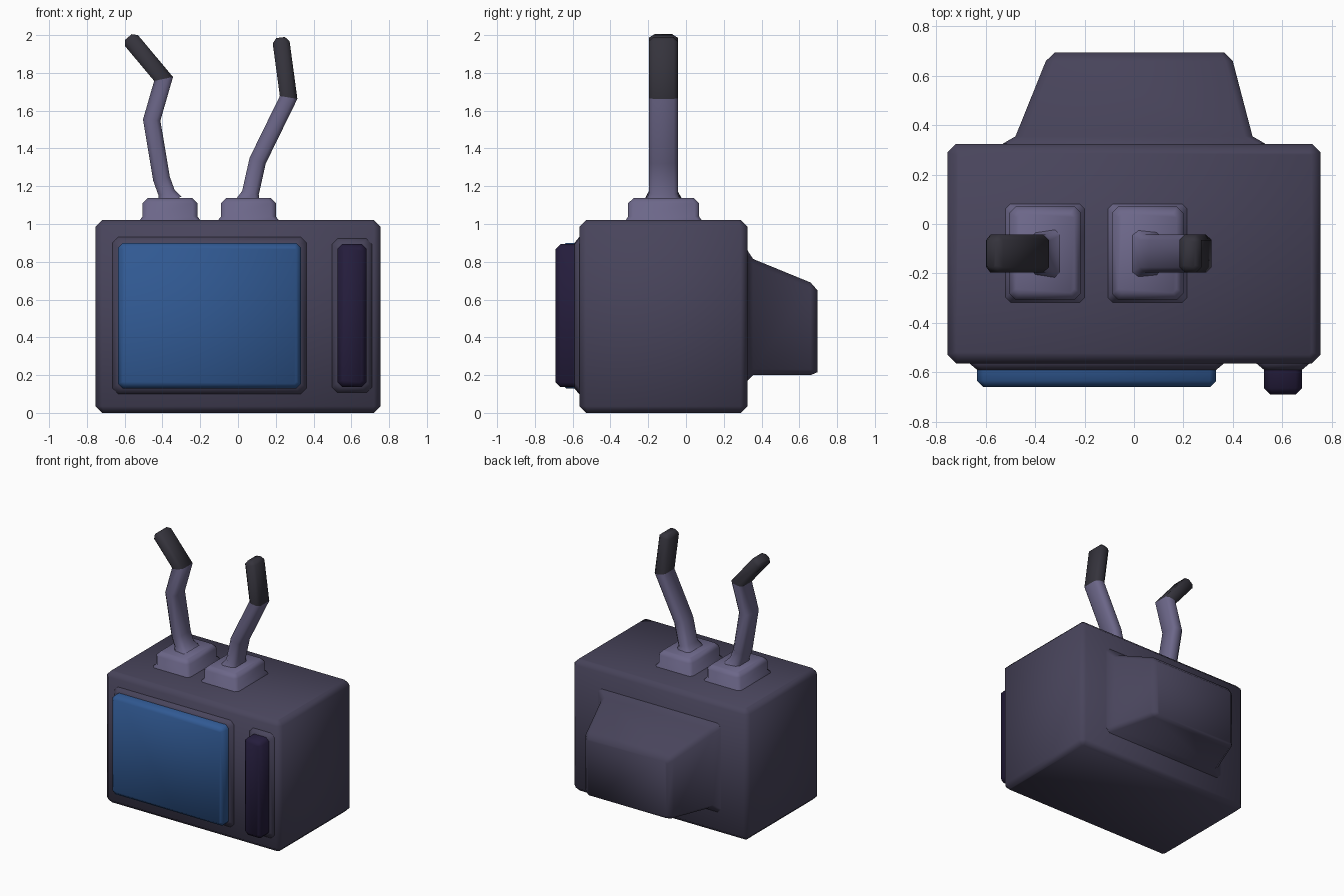
import bpy, bmesh
from mathutils import Vector

if "Cube" in bpy.data.objects:
    bpy.data.objects.remove(bpy.data.objects["Cube"])


def material(name, rgb):
    m = bpy.data.materials.new(name)
    m.diffuse_color = (*rgb, 1)
    m.use_nodes = True
    m.node_tree.nodes["Principled BSDF"].inputs["Base Color"].default_value = m.diffuse_color
    return m


SHELL = material("shell", (0.065, 0.058, 0.105))
GLASS = material("glass", (0.03, 0.10, 0.29))
DARK = material("dark_panel", (0.018, 0.012, 0.045))
LILAC = material("lilac", (0.15, 0.135, 0.25))
TIP = material("tip", (0.035, 0.033, 0.045))


def chamfered(u0, u1, v0, v1, c):
    """Rectangle outline with cut corners."""
    return [(u0 + c, v0), (u1 - c, v0), (u1, v0 + c), (u1, v1 - c),
            (u1 - c, v1), (u0 + c, v1), (u0, v1 - c), (u0, v0 + c)]


def loft(name, rings, mats, band_mats=None):
    """Skin a list of 8-point rings and cap both ends."""
    bm = bmesh.new()
    vs = [[bm.verts.new(p) for p in r] for r in rings]
    for k, (a, b) in enumerate(zip(vs, vs[1:])):
        for i in range(len(a)):
            j = (i + 1) % len(a)
            f = bm.faces.new((a[i], a[j], b[j], b[i]))
            f.material_index = band_mats[k] if band_mats else 0
    bm.faces.new(vs[0])
    cap = bm.faces.new(vs[-1])
    cap.material_index = band_mats[-1] if band_mats else 0
    bmesh.ops.recalc_face_normals(bm, faces=bm.faces)
    me = bpy.data.meshes.new(name)
    bm.to_mesh(me)
    bm.free()
    ob = bpy.data.objects.new(name, me)
    bpy.context.collection.objects.link(ob)
    for m in mats:
        me.materials.append(m)
    bpy.ops.object.select_all(action='DESELECT')
    bpy.context.view_layer.objects.active = ob
    ob.select_set(True)
    bpy.ops.object.shade_smooth_by_angle(angle=1.0)
    return ob


def along_y(sections):
    return [[(u, y, v) for u, v in chamfered(*r)] for y, *r in sections]


def along_z(sections):
    return [[(u, v, z) for u, v in chamfered(*r)] for z, *r in sections]


# Cabinet with bevelled edges
loft("cabinet", along_z([
    (0.0, -0.72, 0.72, -0.53, 0.29, 0.01),
    (0.035, -0.755, 0.755, -0.565, 0.325, 0.035),
    (0.985, -0.755, 0.755, -0.565, 0.325, 0.035),
    (1.02, -0.72, 0.72, -0.53, 0.29, 0.01)]), [SHELL])

# Flared mounting frames, then the raised screen and control strip
for name, x0, x1, z0, z1, front, mat in (
        ("screen", -0.635, 0.333, 0.13, 0.90, -0.66, GLASS),
        ("control_strip", 0.527, 0.68, 0.137, 0.893, -0.69, DARK)):
    f = 0.03
    loft(name + "_frame", along_y([
        (-0.545, x0 - f, x1 + f, z0 - f, z1 + f, 0.03),
        (-0.566, x0 - f, x1 + f, z0 - f, z1 + f, 0.03),
        (-0.595, x0 + 0.005, x1 - 0.005, z0 + 0.005, z1 - 0.005, 0.025)]), [SHELL])
    c = 0.025
    loft(name, along_y([
        (-0.575, x0, x1, z0, z1, c),
        (front + c, x0, x1, z0, z1, c),
        (front, x0 + c, x1 - c, z0 + c, z1 - c, 0.01)]), [mat])

# Tapered tube housing at the back
loft("rear_housing", along_y([
    (0.30, -0.53, 0.53, 0.17, 0.86, 0.03),
    (0.326, -0.53, 0.53, 0.17, 0.86, 0.03),
    (0.355, -0.48, 0.48, 0.20, 0.815, 0.03),
    (0.66, -0.357, 0.40, 0.20, 0.69, 0.03),
    (0.695, -0.32, 0.365, 0.215, 0.65, 0.015)]), [SHELL])

# Antenna feet
for side, cx in (("left", -0.36), ("right", 0.055)):
    def sec(z, hx, hy, c):
        return (z, cx - hx, cx + hx, -0.118 - hy, -0.118 + hy, c)
    loft(side + "_antenna_foot", along_z([
        sec(1.0, 0.16, 0.20, 0.02), sec(1.021, 0.16, 0.20, 0.02),
        sec(1.04, 0.145, 0.188, 0.025), sec(1.11, 0.145, 0.188, 0.025),
        sec(1.137, 0.118, 0.16, 0.015)]), [LILAC])


def antenna(name, path, half=0.045, depth=0.077):
    """Bent bar in the xz plane with mitred joints and a chamfered tip."""
    pts = [Vector((x, 0, z)) for x, z in path]
    dirs = [(b - a).normalized() for a, b in zip(pts, pts[1:])]
    rings = []

    def ring(p, n, h, d, c):
        rings.append([(p.x + n.x * u, -0.12 + v, p.z + n.z * u)
                      for u, v in chamfered(-h, h, -d, d, c)])

    def normal(t):
        return Vector((t.z, 0, -t.x))

    for i, p in enumerate(pts):
        a, b = dirs[max(i - 1, 0)], dirs[min(i, len(dirs) - 1)]
        t = (a + b).normalized()
        n = normal(t) / max(t.dot(a), 0.5)
        if i == len(pts) - 1:
            ring(p - a * 0.025, n, half, depth, 0.022)
            ring(p, n, half - 0.022, depth - 0.022, 0.008)
        else:
            # small flare where the bar meets its foot
            k = 0.02 if i == 0 else 0
            ring(p, n, half + k, depth + k, 0.022)
    bands = [0] * (len(rings) - 3) + [1, 1]
    loft(name, rings, [LILAC, TIP], bands)


antenna("left_antenna", [(-0.36, 1.12), (-0.378, 1.165), (-0.405, 1.24), (-0.457, 1.55),
                         (-0.394, 1.768), (-0.58, 1.99)])
antenna("right_antenna", [(0.055, 1.12), (0.066, 1.165), (0.104, 1.335), (0.268, 1.67),
                          (0.225, 1.987)])
